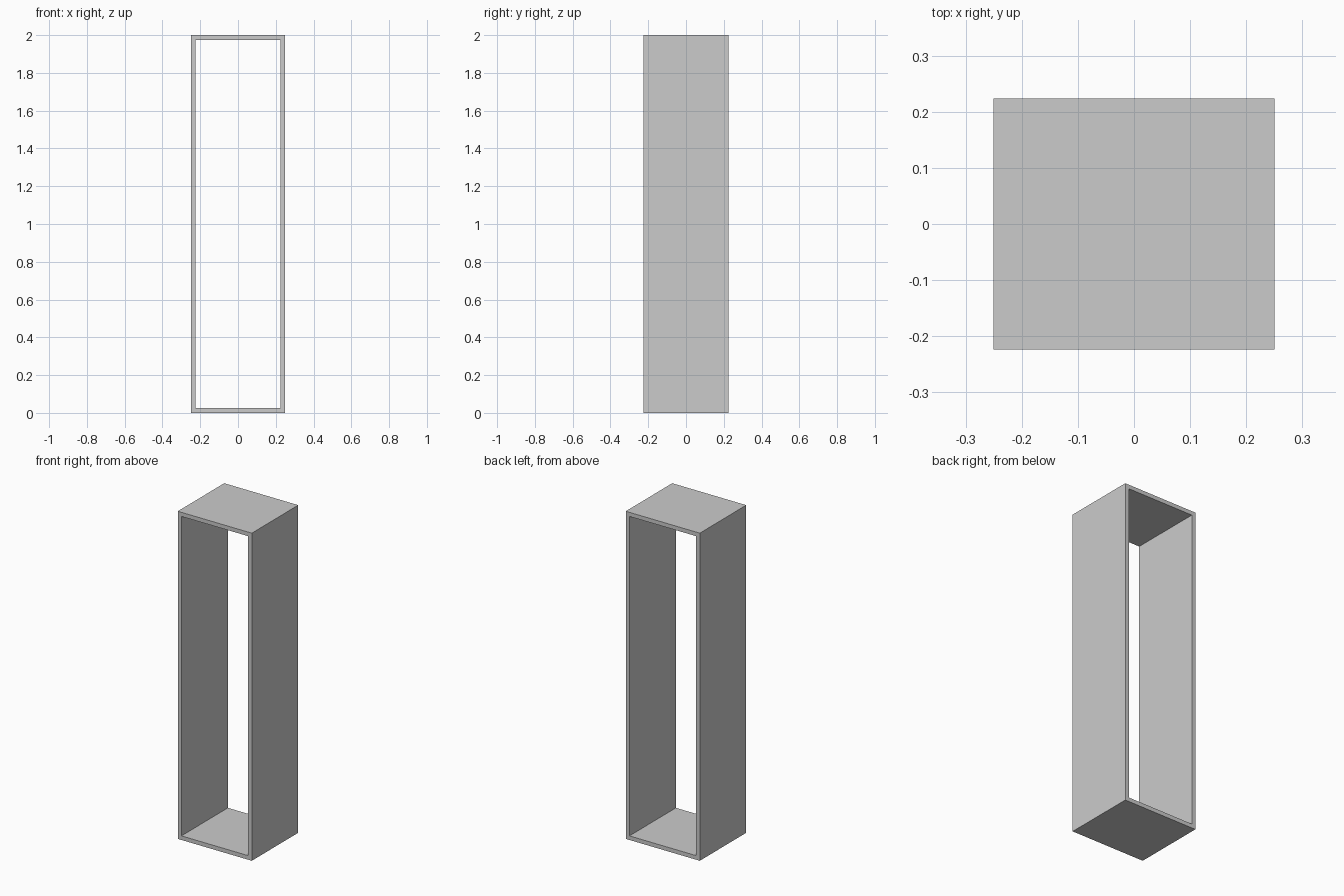
import bpy, bmesh

if "Cube" in bpy.data.objects:
    bpy.data.objects.remove(bpy.data.objects["Cube"])

WIDTH, DEPTH, HEIGHT, WALL = 0.50, 0.448, 2.0, 0.025


def rectangle(bm, inset):
    """Rectangle of vertices in the front plane, inset from the outer size."""
    x, lo, hi = WIDTH / 2 - inset, inset, HEIGHT - inset
    return [bm.verts.new((px, -DEPTH / 2, pz))
            for px, pz in ((-x, lo), (x, lo), (x, hi), (-x, hi))]


# Open cabinet shell: a rectangular ring profile extruded front to back
bm = bmesh.new()
outer, inner = rectangle(bm, 0), rectangle(bm, WALL)
ring = [bm.faces.new((outer[i], outer[(i + 1) % 4], inner[(i + 1) % 4], inner[i]))
        for i in range(4)]
result = bmesh.ops.extrude_face_region(bm, geom=ring, use_keep_orig=True)
back = [g for g in result["geom"] if isinstance(g, bmesh.types.BMVert)]
bmesh.ops.translate(bm, verts=back, vec=(0, DEPTH, 0))
bmesh.ops.recalc_face_normals(bm, faces=bm.faces)

mesh = bpy.data.meshes.new("cabinet_shell")
bm.to_mesh(mesh)
bm.free()
shell = bpy.data.objects.new("cabinet_shell", mesh)
bpy.context.collection.objects.link(shell)
